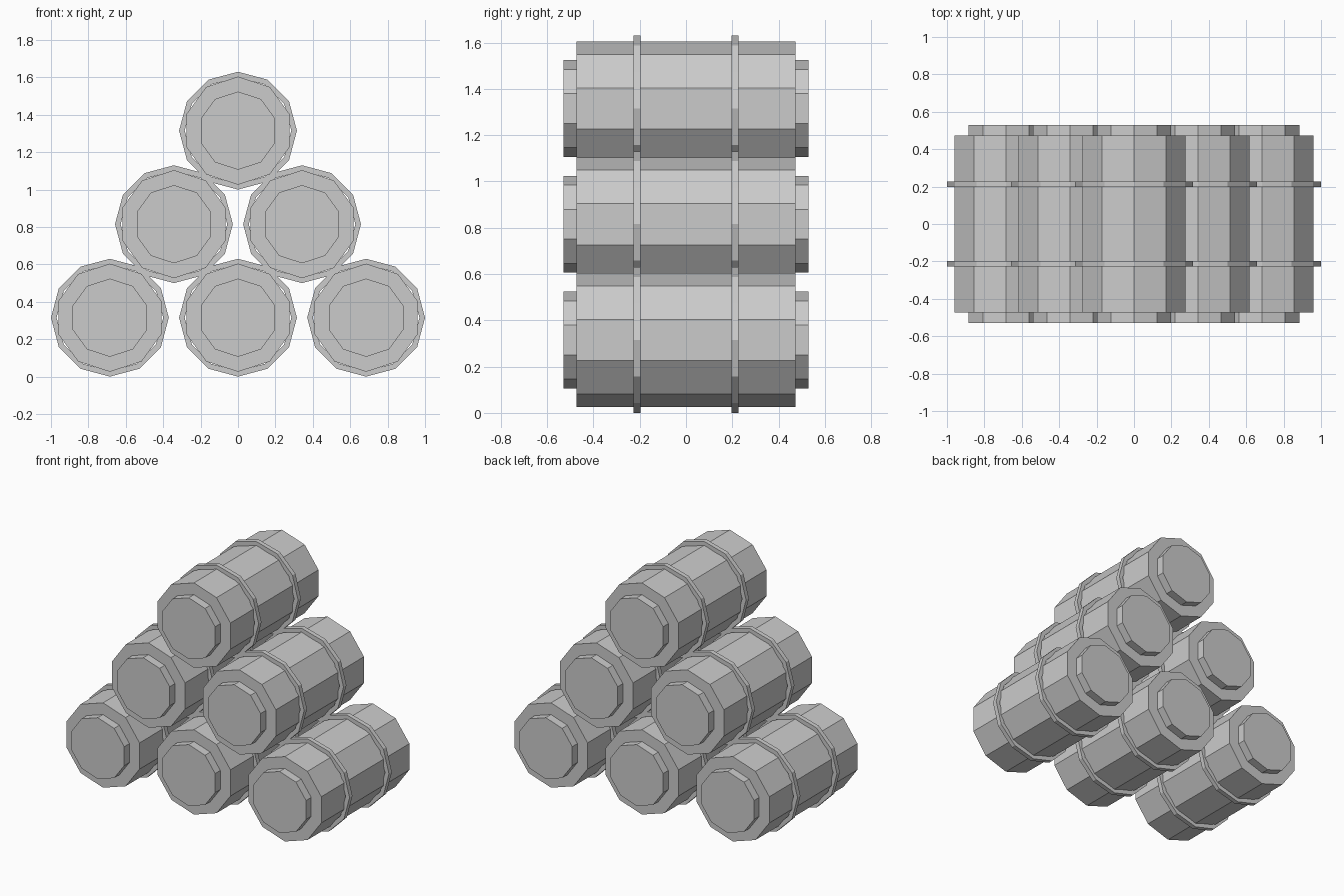
import bpy, bmesh
from math import pi, sin, cos

default = bpy.data.objects.get("Cube")
if default:
    bpy.data.objects.remove(default, do_unlink=True)

grey = bpy.data.materials.new("light_grey")
grey.use_nodes = True
colour = (0.6, 0.6, 0.6, 1)
grey.diffuse_color = colour
grey.node_tree.nodes["Principled BSDF"].inputs["Base Color"].default_value = colour


def lathe(name, profile, sides, centre, closed=False):
    """Spin (radius, y) points about the y axis, with a corner at the top."""
    bm = bmesh.new()
    loops = []
    for radius, y in profile:
        angles = [2 * pi * i / sides for i in range(sides)]
        loops.append([bm.verts.new((radius * sin(a), y, radius * cos(a))) for a in angles])
    pairs = list(zip(loops, loops[1:]))
    if closed:
        pairs.append((loops[-1], loops[0]))
    else:
        bm.faces.new(loops[0])
        bm.faces.new(loops[-1])
    for a, b in pairs:
        for i in range(sides):
            j = (i + 1) % sides
            bm.faces.new((a[i], a[j], b[j], b[i]))
    bmesh.ops.recalc_face_normals(bm, faces=bm.faces)
    mesh = bpy.data.meshes.new(name)
    bm.to_mesh(mesh)
    bm.free()
    mesh.materials.append(grey)
    obj = bpy.data.objects.new(name, mesh)
    obj.location = centre
    bpy.context.collection.objects.link(obj)
    return obj


BODY, CAP, HOOP, HOOP_IN = 0.289, 0.209, 0.315, 0.285
HALF, END = 0.474, 0.53
HOOP_Y, HOOP_HALF = 0.212, 0.0155


def barrel(label, x, z):
    centre = (x, 0, z)
    # Body with a narrower lid standing out at each end
    lathe(label + "_body", [(CAP, -END), (CAP, -HALF), (BODY, -HALF),
                            (BODY, HALF), (CAP, HALF), (CAP, END)], 10, centre)
    # Two hoops
    for side, s in (("front", -1), ("back", 1)):
        lo, hi = s * HOOP_Y - HOOP_HALF, s * HOOP_Y + HOOP_HALF
        lathe(f"{label}_{side}_hoop", [(HOOP_IN, lo), (HOOP, lo), (HOOP, hi), (HOOP_IN, hi)],
              12, centre, closed=True)


# Pyramid stack of three, two and one
SPACING, RISE = 0.685, 0.5
for row, count in enumerate((3, 2, 1)):
    for i in range(count):
        barrel(f"barrel_row{row + 1}_{i + 1}", (i - (count - 1) / 2) * SPACING, HOOP + row * RISE)
